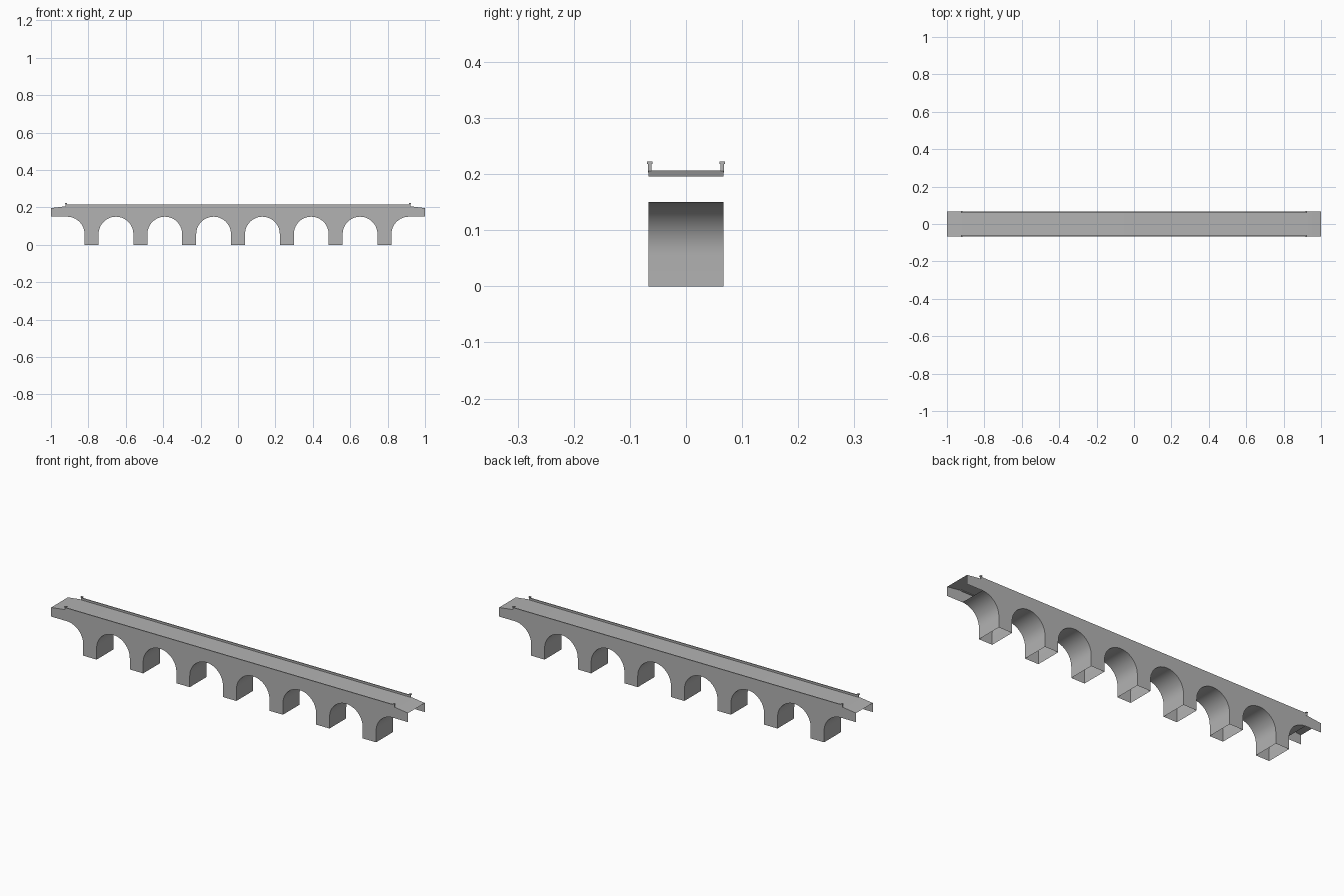
import bpy, bmesh, math

if "Cube" in bpy.data.objects:
    bpy.data.objects.remove(bpy.data.objects["Cube"])

HALF_W = 0.067      # half width of the bridge
SPACING = 0.261     # distance between piers
PIER = 0.0375       # half width of a pier
RADIUS = SPACING / 2 - PIER
SPRING = 0.057      # height where the arches start
CROWN = SPRING + RADIUS
STEPS = 24

stone = bpy.data.materials.new("grey stone")
stone.diffuse_color = (0.45, 0.45, 0.45, 1)
stone.use_nodes = True
stone.node_tree.nodes["Principled BSDF"].inputs["Base Color"].default_value = stone.diffuse_color


def make(name, bm, smooth=False):
    mesh = bpy.data.meshes.new(name)
    bm.to_mesh(mesh)
    bm.free()
    mesh.materials.append(stone)
    ob = bpy.data.objects.new(name, mesh)
    bpy.context.collection.objects.link(ob)
    if smooth:
        bpy.ops.object.select_all(action='DESELECT')
        ob.select_set(True)
        bpy.context.view_layer.objects.active = ob
        bpy.ops.object.shade_smooth_by_angle(angle=math.radians(30))
    return ob


def arc(cx, a0, a1, steps):
    return [(cx + RADIUS * math.cos(math.radians(a0 + (a1 - a0) * i / steps)),
             SPRING + RADIUS * math.sin(math.radians(a0 + (a1 - a0) * i / steps)))
            for i in range(steps + 1)]


# Underside outline from left to right: half arch, seven piers, half arch
under = [(-1, CROWN)]
for k in range(-3, 4):
    px = k * SPACING
    left = px - SPACING / 2
    if k == -3:
        under += arc(left, 90, 0, STEPS // 2)
    under += [(px - PIER, 0), (px + PIER, 0)]
    right = px + SPACING / 2
    under += arc(right, 180, 90 if k == 3 else 0, STEPS // 2 if k == 3 else STEPS)
under.append((1, CROWN))

# Deck outline, dropping slightly at both ends
end = [(1, 0.196), (0.96, 0.201), (0.92, 0.206)]
top = [(-x, z) for x, z in end] + end[::-1]

# Hollow masonry shell: two side walls and the arch soffits
bm = bmesh.new()
front = [bm.verts.new((x, -HALF_W, z)) for x, z in under]
back = [bm.verts.new((x, HALF_W, z)) for x, z in under]
front_top = [bm.verts.new((x, -HALF_W, z)) for x, z in top]
back_top = [bm.verts.new((x, HALF_W, z)) for x, z in top]
bm.faces.new(front + front_top[::-1])
bm.faces.new((back + back_top[::-1])[::-1])
for i in range(1, len(under) - 2):
    if under[i][1] == 0 and under[i + 1][1] == 0:
        continue    # piers are open underneath
    bm.faces.new((front[i], back[i], back[i + 1], front[i + 1]))
# Road deck
for i in range(len(top) - 1):
    bm.faces.new((front_top[i], front_top[i + 1], back_top[i + 1], back_top[i]))
make("bridge_shell", bm, True)


def box(name, x0, x1, y0, y1, z0, z1):
    bm = bmesh.new()
    bmesh.ops.create_cube(bm, size=1)
    for v in bm.verts:
        v.co = ((x0 + x1) / 2 + v.co.x * (x1 - x0),
                (y0 + y1) / 2 + v.co.y * (y1 - y0),
                (z0 + z1) / 2 + v.co.z * (z1 - z0))
    return make(name, bm)


# Low parapets with a capped post at each end
for sy, side in ((-1, "front"), (1, "back")):
    y = sy * 0.0645
    box(side + "_parapet", -0.92, 0.92, y - 0.0025, y + 0.0025, 0.203, 0.216)
    for sx, hand in ((-1, "left"), (1, "right")):
        x = sx * 0.92
        box(f"{side}_{hand}_post", x - 0.003, x + 0.003, y - 0.003, y + 0.003, 0.203, 0.218)
        box(f"{side}_{hand}_post_cap", x - 0.005, x + 0.005, y - 0.005, y + 0.005, 0.218, 0.222)
